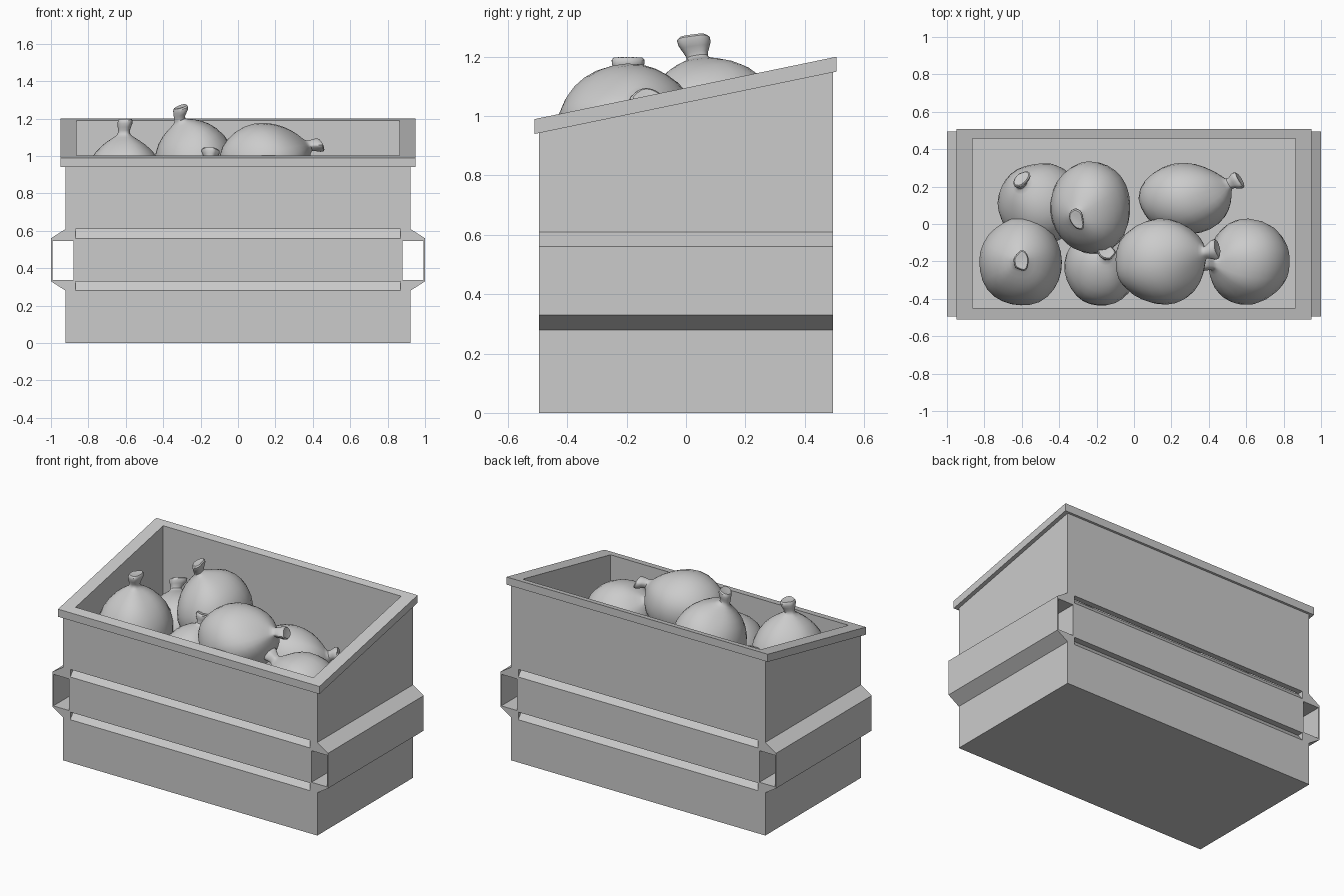
import bpy, bmesh, math, random
from mathutils import Vector, noise

if "Cube" in bpy.data.objects:
    bpy.data.objects.remove(bpy.data.objects["Cube"], do_unlink=True)


def add_object(name, bm):
    bmesh.ops.recalc_face_normals(bm, faces=bm.faces)
    mesh = bpy.data.meshes.new(name)
    bm.to_mesh(mesh)
    bm.free()
    obj = bpy.data.objects.new(name, mesh)
    bpy.context.collection.objects.link(obj)
    return obj


def activate(obj):
    bpy.ops.object.select_all(action='DESELECT')
    obj.select_set(True)
    bpy.context.view_layer.objects.active = obj


def prism(name, profile, axis, half):
    """Extrude a (y, z) profile along X, or an (x, z) profile along Y."""
    bm = bmesh.new()
    place = (lambda a, z, e: (e, a, z)) if axis == 'X' else (lambda a, z, e: (a, e, z))
    face = bm.faces.new([bm.verts.new(place(a, z, -half)) for a, z in profile])
    result = bmesh.ops.extrude_face_region(bm, geom=[face])
    moved = [g for g in result['geom'] if isinstance(g, bmesh.types.BMVert)]
    bmesh.ops.translate(bm, verts=moved, vec=place(0, 0, 2 * half))
    return add_object(name, bm)


def rect(a0, a1, z0, z1):
    return [(a0, z0), (a1, z0), (a1, z1), (a0, z1)]


def cut(obj, cutter):
    mod = obj.modifiers.new("cut", 'BOOLEAN')
    mod.operation = 'DIFFERENCE'
    mod.solver = 'EXACT'
    mod.object = cutter
    activate(obj)
    bpy.ops.object.modifier_apply(modifier=mod.name)


# Bin body and sloping rim
body = prism("bin_body", [(-.495, 0), (.495, 0), (.495, 1.17), (-.495, .965)], 'X', .922)
rim = prism("bin_rim", [(-.51, .94), (.507, 1.15), (.507, 1.2), (-.51, .99)], 'X', .948)

# Open inside
cutters = [prism("cavity_cutter", rect(-.45, .458, .5, 1.5), 'X', .863)]
for part in (body, rim):
    cut(part, cutters[0])

# Ledged grooves on the front and back
for side in (-1, 1):
    for z in (.28, .56):
        groove = prism("groove_cutter", [(side * .5, z - .006), (side * .5, z + .05),
                                         (side * .455, z + .05)], 'X', .87)
        cut(body, groove)
        cutters.append(groove)

# Lifting sleeves on both ends, open from front to back
for side, label in ((1, "left"), (-1, "right")):
    outline = [(.915, .28), (.922, .28), (1, .33), (1, .56), (.922, .61), (.915, .61)]
    sleeve = prism(label + "_sleeve", [(side * x, z) for x, z in outline], 'Y', .495)
    hole = prism("sleeve_cutter", rect(side * .88, side * .993, .338, .545), 'Y', .6)
    cut(sleeve, hole)
    cut(body, hole)
    cutters.append(hole)

for cutter in cutters:
    bpy.data.objects.remove(cutter, do_unlink=True)

# Rubbish bag silhouette: rounded body, tied neck, flared tuft
BAG = [(.5, -.82), (.84, -.5), (1.02, -.02), (.95, .4), (.68, .76), (.34, .96),
       (.14, 1.04), (.13, 1.12), (.25, 1.26), (.22, 1.36)]
SEGMENTS = 14


def bag(name, centre, size, neck, seed):
    rng = random.Random(seed)
    pleats = [rng.uniform(-1, 1) for _ in range(SEGMENTS)]
    turn = Vector(neck).to_track_quat('Z', 'Y')
    bend = Vector((rng.uniform(-.12, .12), rng.uniform(-.12, .12), 0))

    def place(p):
        p = turn @ p
        return Vector(centre) + Vector([a * b for a, b in zip(p, size)])

    bm = bmesh.new()
    rings = []
    for r, z in BAG:
        ring = []
        for i in range(SEGMENTS):
            ang = math.tau * i / SEGMENTS
            fold = 1 + pleats[i] * (.03 + .1 * max(0, z - .3))
            p = Vector((r * fold * math.cos(ang), r * fold * math.sin(ang), z))
            if z < 1:
                p *= 1 + .06 * noise.noise(p * 1.6 + Vector((seed * 7.3, 0, 0)))
            elif z > 1.2:
                p += bend
                p.y *= .75
            ring.append(bm.verts.new(place(p)))
        rings.append(ring)
    for low, high in zip(rings, rings[1:]):
        for i in range(SEGMENTS):
            j = (i + 1) % SEGMENTS
            bm.faces.new((low[i], low[j], high[j], high[i]))
    # Close the base and the gathered top
    for ring, tip in ((rings[0], Vector((0, 0, -.88))), (rings[-1], Vector((0, 0, 1.3)) + bend)):
        point = bm.verts.new(place(tip))
        for i in range(SEGMENTS):
            bm.faces.new((ring[i], ring[(i + 1) % SEGMENTS], point))
    obj = add_object(name, bm)
    obj.modifiers.new("soften", 'SUBSURF').levels = 1
    obj.modifiers["soften"].render_levels = 1
    activate(obj)
    bpy.ops.object.modifier_apply(modifier="soften")
    bpy.ops.object.shade_smooth_by_angle(angle=math.radians(40))


# Upper bags
bag("bag_left_front", (-.605, -.2, .81), (.235, .25, .29), (-.02, 0, 1), 1)
bag("bag_centre_back", (-.228, .09, .94), (.23, .26, .255), (-.36, -.2, 1), 2)
bag("bag_centre_front", (.13, -.2, .97), (.255, .245, .215), (1, .2, .4), 3)
# Lower bags
bag("bag_left_back", (-.5, .1, .73), (.24, .235, .24), (-.4, .45, .8), 4)
bag("bag_middle_front", (-.17, -.23, .73), (.21, .22, .24), (.1, .3, 1), 5)
bag("bag_right_back", (.265, .13, .73), (.26, .2, .235), (1, .45, .3), 6)
bag("bag_right_front", (.62, -.2, .755), (.235, .245, .24), (-.8, -.05, .6), 7)
